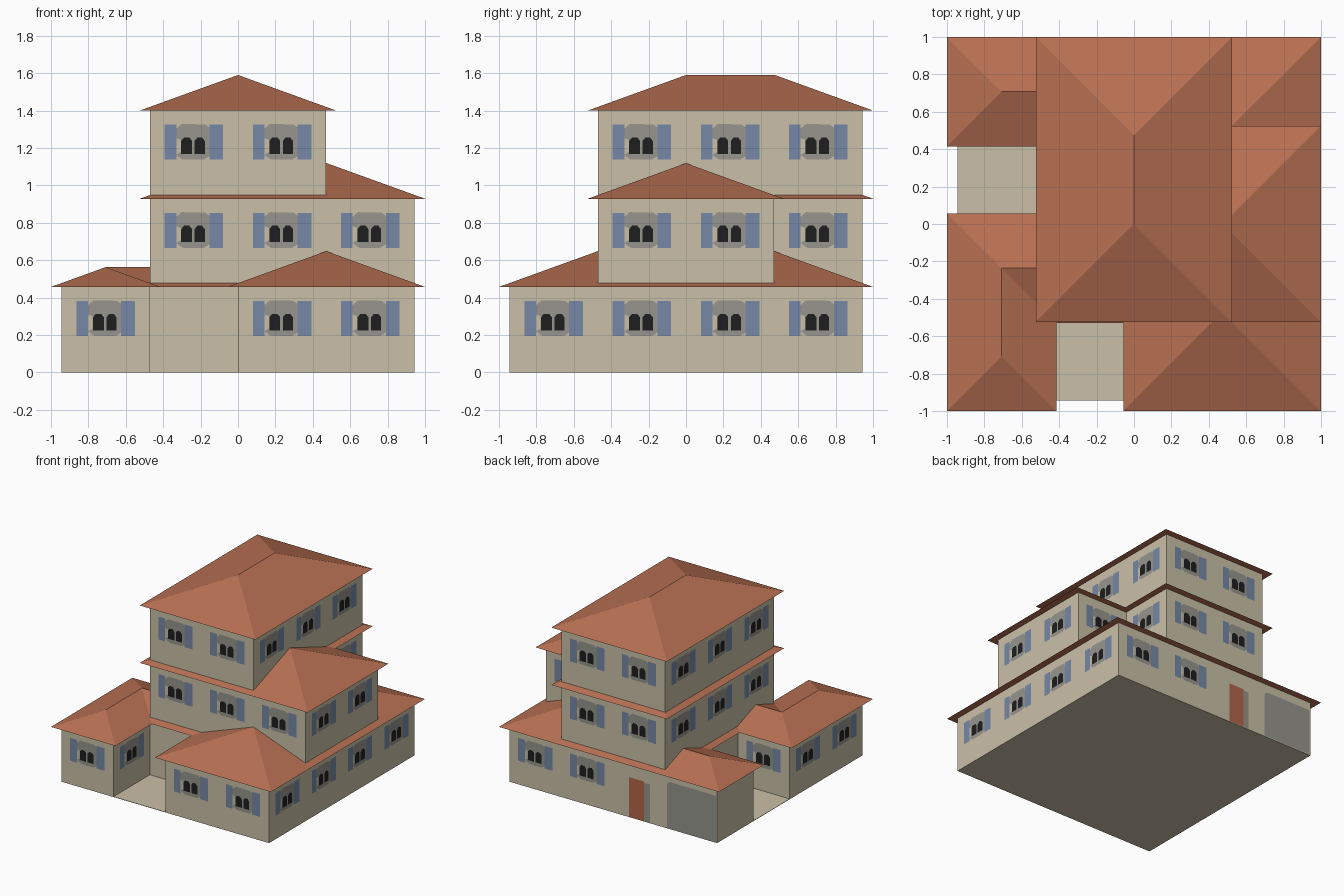
import bpy, bmesh
from mathutils import Vector

if "Cube" in bpy.data.objects:
    bpy.data.objects.remove(bpy.data.objects["Cube"])

C = 0.4715            # grid cell and storey height
WALL = 0.457          # wall height below the eaves
SLOPE = 0.362
DIRS = [(1, 0), (-1, 0), (0, 1), (0, -1)]


def material(name, rgb):
    lin = [((c / 255 + 0.055) / 1.055) ** 2.4 for c in rgb]
    m = bpy.data.materials.new(name)
    m.diffuse_color = (*lin, 1)
    m.use_nodes = True
    m.node_tree.nodes["Principled BSDF"].inputs["Base Color"].default_value = m.diffuse_color
    return m


STUCCO = material("beige stucco", (202, 192, 167))
TILE = material("terracotta tile", (184, 112, 82))
BLUE = material("blue shutter", (118, 137, 166))
GREY = material("grey trim", (150, 149, 141))
DARK = material("dark glass", (30, 30, 30))
DOOR = material("red door", (178, 100, 74))


def finish(bm, name, mats):
    me = bpy.data.meshes.new(name)
    bm.to_mesh(me)
    bm.free()
    for m in mats:
        me.materials.append(m)
    ob = bpy.data.objects.new(name, me)
    bpy.context.collection.objects.link(ob)
    return ob


def build_walls(name, cells, z0):
    # One block from a set of grid cells, with no inner walls
    bm = bmesh.new()
    for i, j in cells:
        x, y = (i - 2) * C, (j - 2) * C
        bm.faces.new([bm.verts.new((x + a * C, y + b * C, z0))
                      for a, b in ((0, 0), (1, 0), (1, 1), (0, 1))])
    bmesh.ops.remove_doubles(bm, verts=bm.verts, dist=1e-4)
    top = bmesh.ops.extrude_face_region(bm, geom=bm.faces[:], use_keep_orig=True)
    bmesh.ops.translate(bm, vec=(0, 0, WALL),
                        verts=[v for v in top["geom"] if isinstance(v, bmesh.types.BMVert)])
    bmesh.ops.recalc_face_normals(bm, faces=bm.faces)
    finish(bm, name, [STUCCO])


def build_roof(name, rects, z):
    # Overlapping hip roofs over rectangles (x0, x1, y0, y1)
    bm = bmesh.new()
    for x0, x1, y0, y1 in rects:
        h = min(x1 - x0, y1 - y0) / 2
        base = [bm.verts.new((x, y, z)) for x, y in ((x0, y0), (x1, y0), (x1, y1), (x0, y1))]
        if x1 - x0 < y1 - y0:          # rotate so the ridge runs from edge 3-0 to edge 1-2
            base = base[1:] + base[:1]
            ends = ((x0 + h, y0 + h), (x0 + h, y1 - h))
        else:
            ends = ((x0 + h, y0 + h), (x1 - h, y0 + h))
        p, q = [bm.verts.new((x, y, z + h * SLOPE)) for x, y in ends]
        a, b, c, d = base
        for f in ((a, b, q, p), (b, c, q), (c, d, p, q), (d, a, p), (d, c, b, a)):
            bm.faces.new(f)
    bmesh.ops.recalc_face_normals(bm, faces=bm.faces)
    finish(bm, name, [TILE])


def rect(u0, u1, z0, z1):
    return [(u0, z0), (u1, z0), (u1, z1), (u0, z1)]


def pane(u0, u1):
    return [(u0, .225), (u1, .225), (u1, .295), (u1 - .015, .313), (u0 + .015, .313), (u0, .295)]


# Painted details: (material index, lift off the wall, outline in u and z)
TRIM = [(-.06, .195), (.055, .195), (.085, .215), (.085, .365), (.06, .383), (-.065, .385),
        (-.095, .36), (-.095, .31), (-.07, .3), (-.07, .235), (-.095, .22)]
WINDOW = [(1, .002, TRIM),
          (0, .003, rect(-.156, -.094, .195, .382)), (0, .003, rect(.083, .156, .195, .382)),
          (2, .004, pane(-.068, -.01)), (2, .004, pane(.004, .058))]
HOUSE_DOOR = [(3, .003, rect(-.09, .045, .004, .33)), (1, .003, rect(.045, .098, .004, .32))]
GARAGE = [(1, .003, [(-.217, .006), (.227, .006), (.227, .388), (-.195, .388), (-.217, .365)])]


def build_details(name, cells, z0, special):
    bm = bmesh.new()
    for i, j in sorted(cells):
        for nx, ny in DIRS:
            if (i + nx, j + ny) in cells:
                continue
            n, u = Vector((nx, ny, 0)), Vector((-ny, nx, 0))
            mid = Vector(((i - 1.5) * C, (j - 1.5) * C, z0)) + n * C / 2
            for mi, lift, outline in special.get((i, j, nx, ny), WINDOW):
                f = bm.faces.new([bm.verts.new(mid + n * lift + u * a + Vector((0, 0, b)))
                                  for a, b in outline])
                f.material_index = mi
    finish(bm, name, [BLUE, GREY, DARK, DOOR])


# Footprints of the three storeys
tower = {(i, j) for i in (1, 2) for j in (1, 2, 3)}
ground = {(i, j) for i in range(4) for j in range(4)} - {(1, 0), (0, 2)}
middle = tower | {(3, 1), (3, 2)}

# Ground storey faces that are not windows
special = {(0, 3, 0, 1): GARAGE, (1, 3, 0, 1): HOUSE_DOOR,
           (0, 3, -1, 0): [], (0, 3, 0, -1): [], (1, 1, 0, -1): [], (1, 2, -1, 0): []}

# Roof rectangles
E = 0.0565            # eaves overhang
core = (-.525, .525, -.525, 1)
ground_roofs = [core,
                (-1, -C + E, -1, E),          # front left wing
                (-1, .1, -C - E, E),          # left wing joining the core
                (-E, 1, -1, 1),               # right wing
                (-1, .1, C - E, 1)]           # garage
middle_roofs = [core, (-.525, 1, -.525, .525)]

for k, (label, cells, roofs, spec) in enumerate((
        ("ground", ground, ground_roofs, special),
        ("middle", middle, middle_roofs, {}),
        ("top", tower, [core], {}))):
    build_walls(label + "_walls", cells, k * C)
    build_details(label + "_windows_and_doors", cells, k * C, spec)
    build_roof(label + "_roof", roofs, k * C + WALL)

# Floor slab showing in the two courtyards
bm = bmesh.new()
bmesh.ops.create_cube(bm, size=1)
bmesh.ops.scale(bm, vec=(4 * C, 4 * C, .003), verts=bm.verts)
bmesh.ops.translate(bm, vec=(0, 0, .0015), verts=bm.verts)
finish(bm, "floor_slab", [STUCCO])
